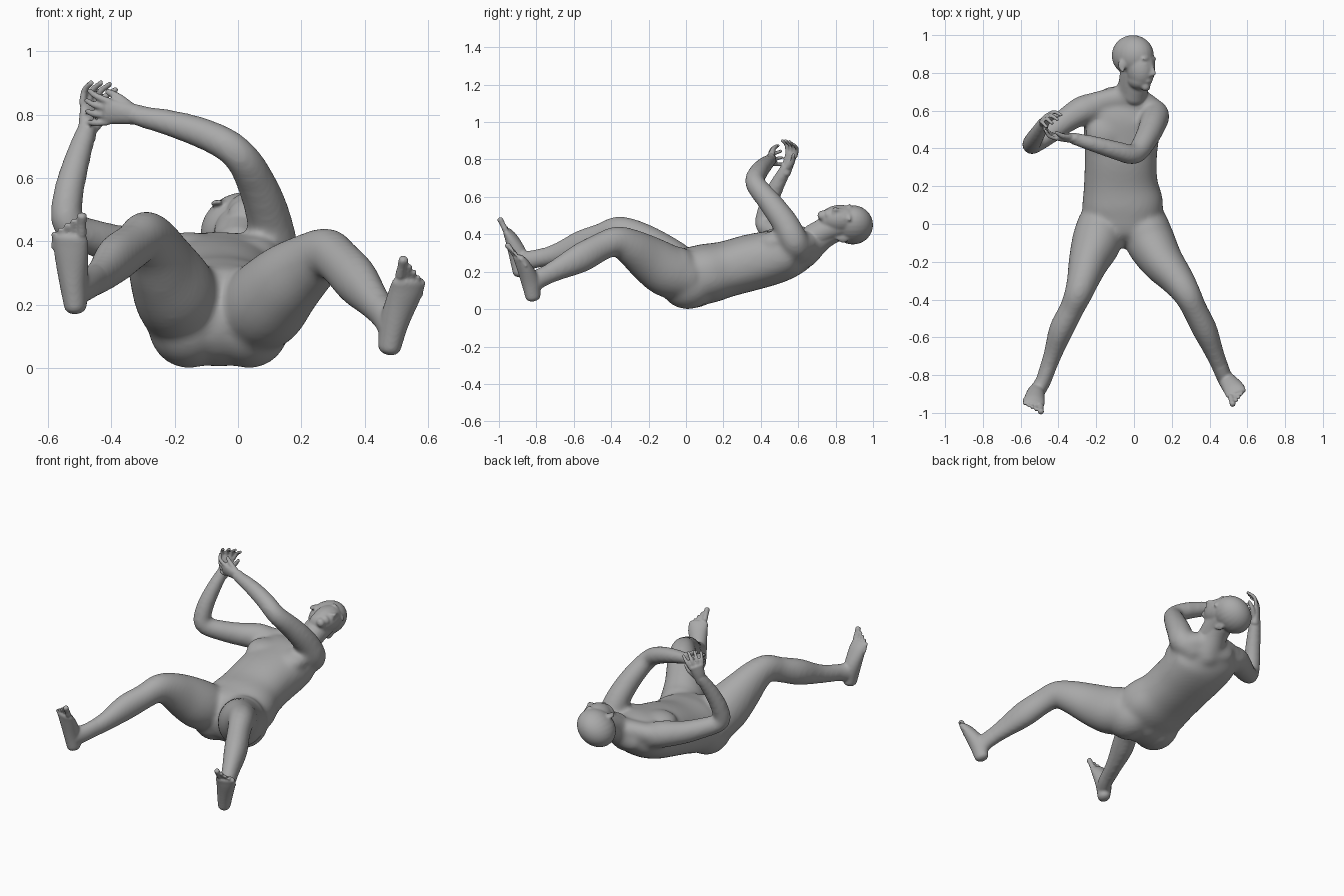
import bpy, bmesh, math
from mathutils import Vector, Matrix

cube = bpy.data.objects.get("Cube")
if cube:
    bpy.data.objects.remove(cube)

skin = bpy.data.materials.new("grey clay")
skin.use_nodes = True
GREY = (0.4, 0.4, 0.4, 1)
skin.diffuse_color = GREY
skin.node_tree.nodes["Principled BSDF"].inputs["Base Color"].default_value = GREY


def tube(bm, stations, up=(0, 0, 1), sides=20, steps=4, cap=0.7, power=1.0):
    """Loft rounded sections (x, y, z, half width, half depth) along a smooth path.
    A power under one makes the sections boxier."""
    pts = [Vector(s if len(s) == 5 else (*s, s[3])) for s in stations]
    ext = [pts[0] * 2 - pts[1]] + pts + [pts[-1] * 2 - pts[-2]]
    path = []
    for a, b, c, d in zip(ext, ext[1:], ext[2:], ext[3:]):
        for k in range(steps):
            t = k / steps
            path.append((b * 2 + (c - a) * t + (a * 2 - b * 5 + c * 4 - d) * t * t
                         + (b * 3 - a - c * 3 + d) * t ** 3) / 2)
    path.append(pts[-1])
    pos = [Vector(p[:3]) for p in path]
    rings = []
    for i, p in enumerate(path):
        t = (pos[min(i + 1, len(pos) - 1)] - pos[max(i - 1, 0)]).normalized()
        u = t.cross(Vector(up)).normalized()
        rings.append((pos[i], u, u.cross(t), p[3], p[4], t))

    # rounded ends
    def dome(ring, sign):
        c, u, v, a, b, t = ring
        return [(c + t * sign * cap * min(a, b) * math.sin(q), u, v,
                 a * math.cos(q), b * math.cos(q), t) for q in (0.4, 0.8, 1.15, 1.45)]
    rings = dome(rings[0], -1)[::-1] + rings + dome(rings[-1], 1)

    def bulge(w):
        return math.copysign(abs(w) ** power, w)
    loops = []
    for c, u, v, a, b, t in rings:
        loops.append([bm.verts.new(c + u * a * bulge(math.cos(q)) + v * b * bulge(math.sin(q)))
                      for q in (math.tau * k / sides for k in range(sides))])
    for lo, hi in zip(loops, loops[1:]):
        for k in range(sides):
            j = (k + 1) % sides
            bm.faces.new((lo[k], lo[j], hi[j], hi[k]))
    bm.faces.new(loops[0][::-1])
    bm.faces.new(loops[-1])


def ball(bm, centre, radii, frame=Matrix.Identity(4)):
    m = frame @ Matrix.Translation(centre) @ Matrix.Diagonal((*radii, 1))
    bmesh.ops.create_uvsphere(bm, u_segments=24, v_segments=16, radius=1, matrix=m)


def make(name, bm):
    bmesh.ops.recalc_face_normals(bm, faces=bm.faces)
    me = bpy.data.meshes.new(name)
    bm.to_mesh(me)
    bm.free()
    me.materials.append(skin)
    ob = bpy.data.objects.new(name, me)
    bpy.context.collection.objects.link(ob)
    return ob


def fuse(parts, name, voxel, rounds):
    """Join parts and melt them into one smooth skin."""
    bpy.ops.object.select_all(action='DESELECT')
    for p in parts:
        p.select_set(True)
    ob = parts[0]
    bpy.context.view_layer.objects.active = ob
    bpy.ops.object.join()
    ob.name = name
    rm = ob.modifiers.new("melt", 'REMESH')
    rm.mode = 'VOXEL'
    rm.voxel_size = voxel
    sm = ob.modifiers.new("soften", 'SMOOTH')
    sm.factor = 0.5
    sm.iterations = rounds
    bpy.ops.object.convert(target='MESH')
    return ob


# Torso, with neck, shoulder slope, buttocks, hips and chest
bm = bmesh.new()
tube(bm, [(-.06, -.01, .18, .19, .145), (-.06, .1, .188, .215, .16), (-.07, .22, .215, .195, .15),
          (-.07, .35, .25, .191, .151), (-.065, .48, .28, .2, .143),
          (-.06, .58, .31, .2, .125), (-.04, .66, .33, .14, .085)], sides=32, power=.87)
tube(bm, [(-.03, .62, .3, .09), (-.01, .73, .395, .076), (0, .83, .445, .074)])
tube(bm, [(-.24, .63, .365, .06), (-.1, .665, .37, .06), (0, .66, .36, .07), (.1, .61, .34, .06)])
ball(bm, (-.06, .03, .15), (.17, .16, .146))
for x, z, hip in ((-.155, .373, -.183), (.035, .36, .07)):
    ball(bm, (x, .01, .137), (.13, .15, .138))
    ball(bm, (x, .48, z), (.1, .1, .058))
    ball(bm, (hip, -.05, .2), (.13, .12, .135))
torso = make("torso", bm)

# Arms
bm = bmesh.new()
tube(bm, [(.05, .6, .31, .075), (.11, .58, .36, .077), (.1, .53, .46, .072), (.064, .45, .57, .064),
          (.005, .37, .672, .055), (-.08, .385, .728, .052), (-.2, .42, .77, .045),
          (-.33, .455, .8, .034)], up=(.2, 1, .2))
left_arm = make("left_arm", bm)
bm = bmesh.new()
tube(bm, [(-.18, .62, .34, .075), (-.265, .605, .37, .078), (-.365, .545, .385, .067),
          (-.45, .48, .41, .059), (-.535, .42, .45, .052), (-.537, .435, .54, .05),
          (-.51, .48, .65, .044), (-.475, .54, .76, .034)], up=(.5, .8, 0))
right_arm = make("right_arm", bm)

# Legs
bm = bmesh.new()
tube(bm, [(.05, 0, .17, .13), (.09, -.1, .205, .132, .142), (.15, -.2, .268, .114, .127),
          (.225, -.29, .328, .092, .102), (.28, -.37, .362, .075, .082), (.32, -.45, .335, .067, .077),
          (.375, -.56, .275, .067, .081), (.425, -.68, .215, .051, .062), (.47, -.79, .16, .043, .048)])
left_leg = make("left_leg", bm)
bm = bmesh.new()
tube(bm, [(-.17, 0, .18, .13), (-.2, -.1, .24, .132, .142), (-.24, -.2, .32, .108, .124),
          (-.268, -.29, .385, .088, .099), (-.295, -.37, .414, .075, .082), (-.33, -.45, .387, .066, .074),
          (-.385, -.56, .345, .066, .077), (-.43, -.69, .295, .05, .058), (-.48, -.83, .26, .042, .047)])
right_leg = make("right_leg", bm)

core = fuse([torso, left_arm, right_arm, left_leg, right_leg], "core", .012, 18)

# Head: local x to its left, y out of the face, z to the crown
bm = bmesh.new()
fr = Matrix(((.6, .8, 0, 0), (0, 0, 1, .87), (-.8, .6, 0, .455), (0, 0, 0, 1)))
ball(bm, (0, -.008, .022), (.096, .12, .108), fr)
ball(bm, (0, .044, -.045), (.074, .08, .108), fr)
ball(bm, (0, .035, -.105), (.06, .066, .055), fr)
ball(bm, (0, .078, -.142), (.028, .024, .026), fr)
ball(bm, (0, .1, -.113), (.026, .014, .015), fr)
ball(bm, (0, .128, -.076), (.012, .018, .011), fr)
for s in (-1, 1):
    ball(bm, (s * .032, .102, .004), (.028, .014, .01), fr)
    ball(bm, (s * .032, .1, -.024), (.018, .014, .009), fr)
    ball(bm, (s * .012, .116, -.08), (.009, .012, .009), fr)
    tilt = Matrix.Translation((s * .094, -.012, -.035)) @ Matrix.Rotation(s * .45, 4, 'Z')
    ball(bm, (0, 0, .005), (.009, .022, .03), fr @ tilt)
    ball(bm, (0, .006, -.02), (.009, .012, .016), fr @ tilt)
nose = [(0, .105, .0, .012), (0, .116, -.035, .012), (0, .134, -.072, .011)]
tube(bm, [(*(fr @ Vector(p[:3])), p[3]) for p in nose], up=(.8, 0, .6), sides=12)
# throat
tube(bm, [(0, .68, .385, .07), (.015, .76, .43, .068), (.02, .83, .455, .07)])
head = fuse([make("head", bm)], "head", .006, 5)


def hand(name, wrist, along, spread, palm, curl):
    """Flat palm, four bent fingers and a thumb; spread points to the thumb side."""
    bm = bmesh.new()
    w, a = Vector(wrist), Vector(along).normalized()
    s = Vector(spread)
    s = (s - a * s.dot(a)).normalized()
    n = a.cross(s)
    n = n if n.dot(Vector(palm)) > 0 else -n

    def at(x, y, z):
        return tuple(w + a * x + s * y + n * z)
    tube(bm, [(*at(-.03, 0, 0), .031, .027), (*at(.03, 0, 0), .036, .023), (*at(.08, 0, .002), .042, .017)],
         up=n, sides=16)
    for k, length in enumerate((.066, .078, .084, .076)):
        y = -.034 + .0225 * k
        tube(bm, [(*at(.075, y, 0), .0115), (*at(.08 + length * .5, y * 1.3, length * curl * .3), .0105),
                  (*at(.08 + length * (1 - curl * .3), y * 1.5, length * curl), .009)], up=n, sides=10)
    tube(bm, [(*at(.01, .02, .008), .018), (*at(.05, .045, .02), .014), (*at(.085, .055, .04), .01)],
         up=n, sides=10)
    return make(name, bm)


left_hand = hand("left_hand", (-.335, .456, .802), (-1, .05, .1), (0, -.25, 1), (0, 1, 0), .6)
right_hand = hand("right_hand", (-.475, .54, .755), (.1, .3, .9), (.65, .65, 0), (.6, -.7, 0), .75)


def foot(name, sole, ankle, lateral, toe_dir):
    """Foot swept from heel to ball, an ankle and five toes; lateral points to the little toe."""
    bm = bmesh.new()
    lat, td = Vector(lateral).normalized(), Vector(toe_dir).normalized()
    up = lat.cross(Vector(sole[-1][:3]) - Vector(sole[0][:3])).normalized()
    tube(bm, sole, up=up)
    tube(bm, ankle)
    whole = fuse([make(name, bm)], name, .006, 5)
    bm = bmesh.new()
    base = Vector(sole[-1][:3])
    for k in range(5):
        r = .0165 if k == 0 else .0108 - .0006 * k
        root = base + lat * (-.039 + .022 * k + (.006 if k else 0)) - td * .006 * k
        tip = root + td * (.062 - .003 * k)
        tube(bm, [(*root, r), (*(root.lerp(tip, .55)), r * .9), (*tip, r)], up=up, sides=10)
    return [whole, make(name + "_toes", bm)]


right_feet = foot("right_foot", [(-.513, -.885, .195, .036, .042), (-.52, -.895, .28, .046, .05),
                                 (-.527, -.93, .37, .056, .036), (-.53, -.955, .415, .057, .022)],
                  [(-.45, -.75, .28, .042, .049), (-.48, -.83, .263, .041, .05),
                   (-.512, -.885, .255, .042, .06)],
                  (-1, .3, -.25), (.02, -.5, 1))
left_feet = foot("left_foot", [(.478, -.818, .066, .036, .042), (.495, -.833, .15, .046, .05),
                               (.528, -.872, .237, .056, .036), (.54, -.897, .275, .057, .022)],
                 [(.45, -.74, .185, .044, .052), (.47, -.79, .16, .042, .052), (.488, -.83, .13, .042, .06)],
                 (.72, .5, -.48), (.2, -.7, .9))

# One continuous skin
body = fuse([core, head, left_hand, right_hand] + left_feet + right_feet, "body", .0055, 3)
for p in body.data.polygons:
    p.use_smooth = True
